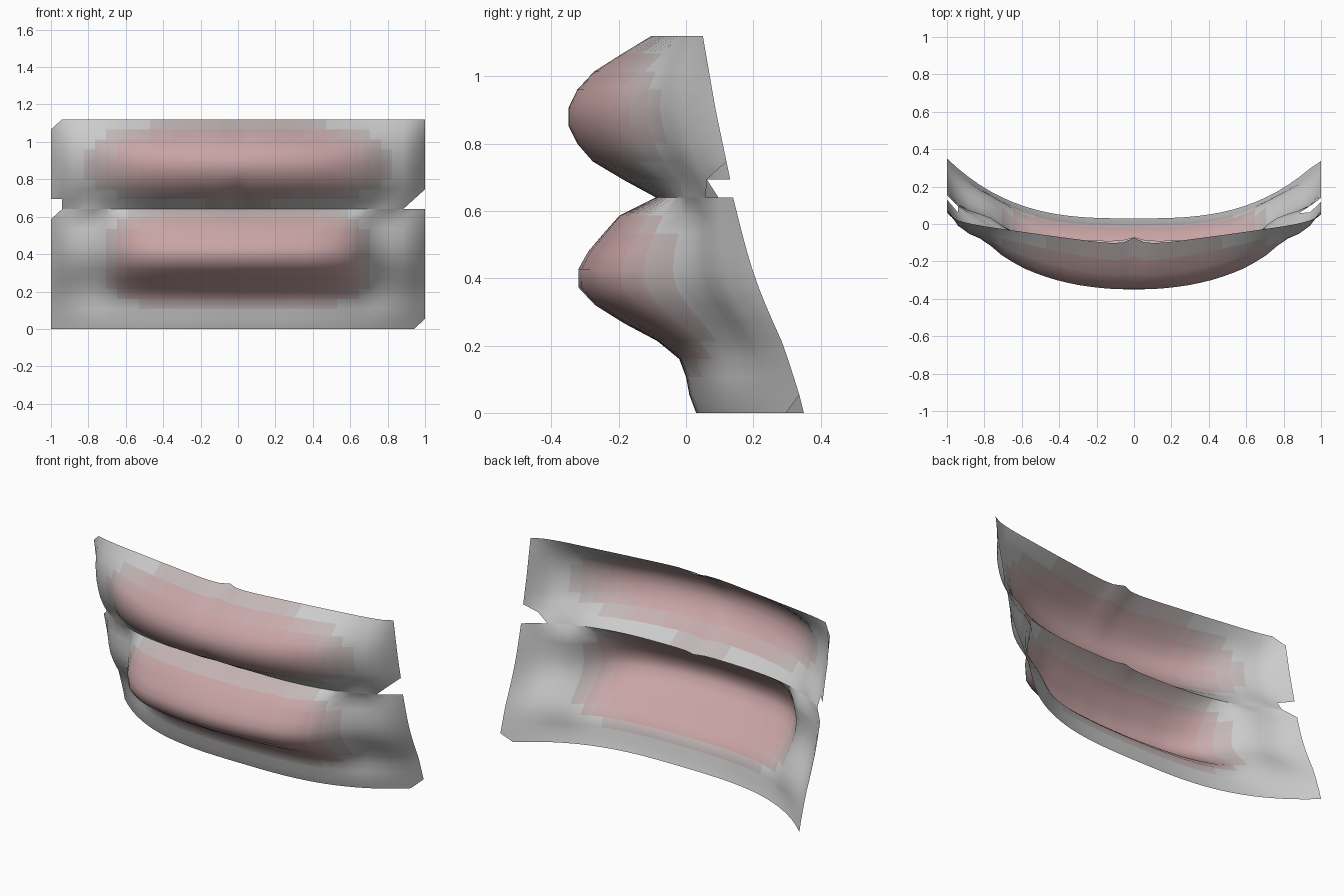
import bpy, bmesh, math

if "Cube" in bpy.data.objects:
    bpy.data.objects.remove(bpy.data.objects["Cube"])

NX, NZ = 34, 21            # cells across and up
SX, SZ = 2 / NX, 1.12 / NZ
SEAM = 12                  # row where the two lips meet

# Mid-line depth y for each row, bottom to top; end depth as (z, y)
MID = [.03, .01, 0, -.02, -.085, -.185, -.27, -.32, -.32, -.29, -.245, -.20,
       -.09, -.19, -.28, -.325, -.35, -.35, -.325, -.28, -.20, -.11]
END = [(0, .35), (.06, .335), (.2, .29), (.3, .245), (.4, .205), (.5, .175), (.64, .14),
       (.7, .13), (.9, .088), (1.12, .05)]

# How the surface sweeps back from the mid-line to the ends
UPPER = [(0, 0), (.1, .004), (.2, .022), (.3, .055), (.4, .105), (.5, .175), (.6, .27),
         (.7, .405), (.8, .60), (.9, .70), (.94, .78), (1, 1)]
LOWER = [(0, 0), (.2, .02), (.4, .08), (.5, .14), (.6, .26), (.65, .38), (.7, .53),
         (.75, .64), (.8, .70), (.87, .755), (.94, .84), (1, 1)]
TOP = [(0, 0), (.2, .09), (.5, .34), (.8, .61), (.9, .73), (.94, .80), (1, 1)]


def lerp_table(t, v):
    for (a, fa), (b, fb) in zip(t, t[1:]):
        if v <= b:
            return fa + (fb - fa) * (v - a) / (b - a)
    return t[-1][1]


def bump(v, centre, width):
    return math.exp(-((v - centre) / width) ** 2)


def depth(x, row):
    z, a = row * SZ, abs(x)
    if row > SEAM:
        k = max(0, (z - .96) / .16)
        s = k * lerp_table(TOP, a) + (1 - k) * lerp_table(UPPER, a)
    elif row == SEAM:
        s = a ** 3.5
    else:
        k = min(1, max(0, (z - .08) / .2))
        s = k * lerp_table(LOWER, a) + (1 - k) * a ** 3
    groove = max(bump(z, 1.12, .12), .8 * bump(z, .69, .08)) * bump(x, 0, .045)
    return MID[row] + (lerp_table(END, z) - MID[row]) * s + .037 * groove


STEPS = 8


def tint(x, z):
    """0 = skin grey, STEPS = full lip colour, softened at the rim."""
    a = abs(x)
    if z > .66:
        r = (a / .80) ** 3 + (abs(z - .89) / .215) ** 2.5
    else:
        r = (a / .69) ** 6 + (abs(z - .375) / .25) ** 4
    return max(0, min(STEPS, round((1.3 - r) * STEPS)))


# Lip surface: triangulated height field
bm = bmesh.new()
grid = [[bm.verts.new((-1 + i * SX, depth(-1 + i * SX, j), j * SZ)) for i in range(NX + 1)]
        for j in range(NZ + 1)]

# Missing half-cells at the corners of the sheet and of the mouth
L = NX - 1
cut_upper_left = {(0, NZ - 1), (0, SEAM), (0, SEAM - 1), (L, SEAM)}
cut_lower_right = {(L, 0), (0, SEAM), (L, SEAM), (L, SEAM + 1), (L - 1, SEAM)}
for j in range(NZ):
    for i in range(NX):
        a, b, c, d = grid[j][i], grid[j][i + 1], grid[j + 1][i + 1], grid[j + 1][i]
        for tri, cut in (((a, b, c), cut_lower_right), ((a, c, d), cut_upper_left)):
            if (i, j) not in cut:
                f = bm.faces.new(tri)
                f.smooth = True
                f.material_index = tint(-1 + (i + .5) * SX, (j + .5) * SZ)

# Crisp crease where the lips meet
for a, b in zip(grid[SEAM], grid[SEAM][1:]):
    edge = bm.edges.get((a, b))
    if edge:
        edge.smooth = False
loose = [v for v in bm.verts if not v.link_faces]
bmesh.ops.delete(bm, geom=loose, context='VERTS')

mesh = bpy.data.meshes.new("lips")
bm.to_mesh(mesh)
bm.free()
lips = bpy.data.objects.new("lips", mesh)
bpy.context.collection.objects.link(lips)

# Plain skin, then steps towards lip pink
mesh.materials.append(None)
for k in range(1, STEPS + 1):
    t = k / STEPS
    mat = bpy.data.materials.new(f"lip_pink_{k}")
    mat.diffuse_color = (.53 + .05 * t, .53 - .16 * t, .53 - .155 * t, 1)
    mat.use_nodes = True
    mat.node_tree.nodes["Principled BSDF"].inputs["Base Color"].default_value = mat.diffuse_color
    mesh.materials.append(mat)
